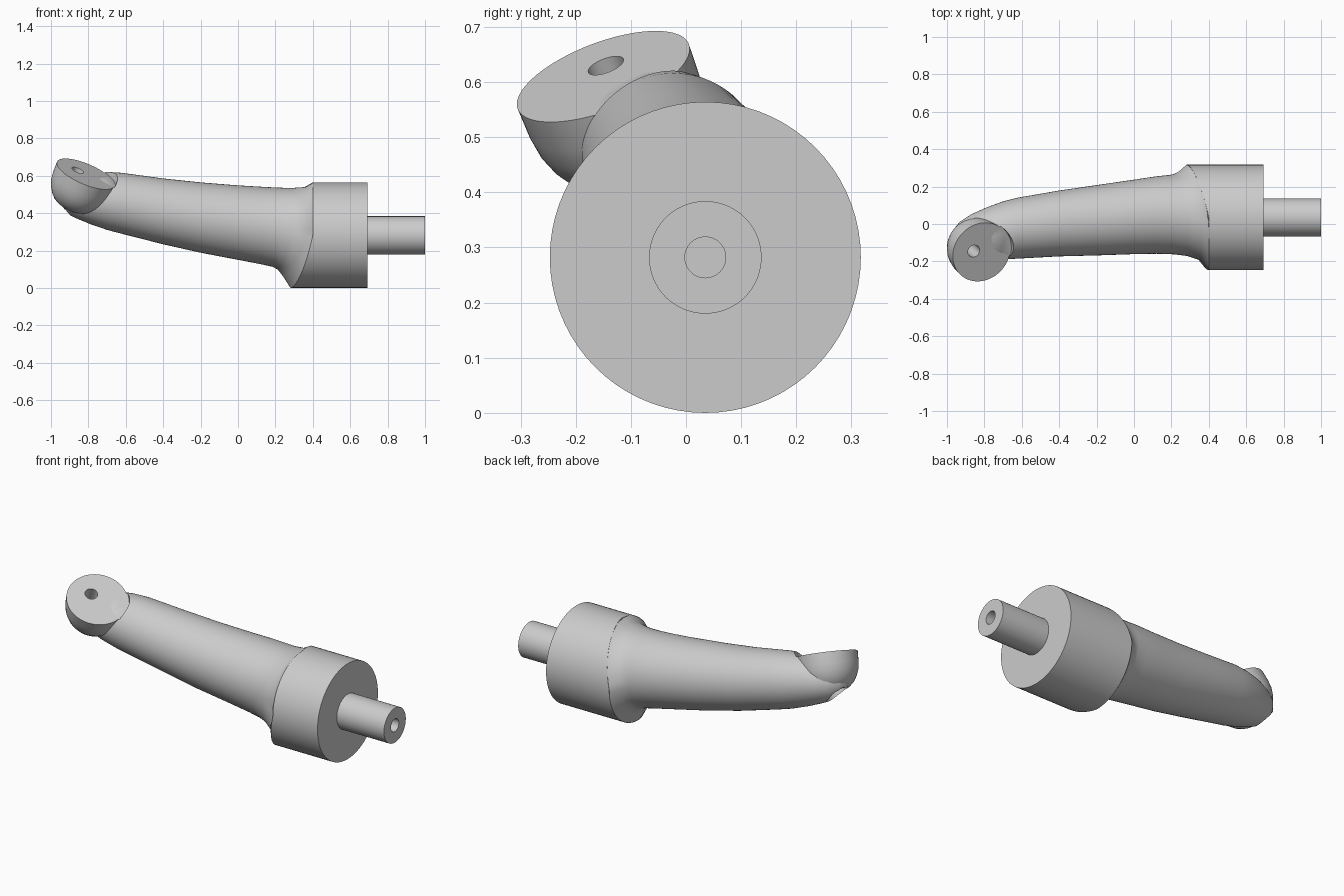
import bpy, bmesh, math
from mathutils import Vector

cube = bpy.data.objects.get("Cube")
if cube:
    bpy.data.objects.remove(cube)

SEG = 72
AXIS_Y, AXIS_Z, COLLAR_R = 0.035, 0.282, 0.282
FACE = Vector((-0.815, -0.15, 0.61))            # centre of the tilted end face
TILT = Vector((0.43, -0.38, 1)).normalized()    # direction the end face points
HOLE = Vector((-0.857, -0.145, 0.629))

metal = bpy.data.materials.new("light grey")
metal.use_nodes = True
GREY = (0.6, 0.6, 0.6, 1)
metal.diffuse_color = GREY
metal.node_tree.nodes["Principled BSDF"].inputs["Base Color"].default_value = GREY


def skin(name, rings):
    """Bridge equal point rings, wound around the travel direction, into a closed solid."""
    bm = bmesh.new()
    loops = [[bm.verts.new(p) for p in ring] for ring in rings]
    for a, b in zip(loops, loops[1:]):
        for i in range(SEG):
            j = (i + 1) % SEG
            bm.faces.new((a[i], a[j], b[j], b[i]))
    bm.faces.new(loops[0][::-1])
    bm.faces.new(loops[-1])
    bm.normal_update()
    mesh = bpy.data.meshes.new(name)
    bm.to_mesh(mesh)
    bm.free()
    obj = bpy.data.objects.new(name, mesh)
    bpy.context.collection.objects.link(obj)
    mesh.materials.append(metal)
    return obj


def x_ring(x, cy, cz, r, skew=0):
    """Ring across x; skew pushes the upper front half towards +x."""
    ring = []
    for i in range(SEG):
        a = math.tau * i / SEG
        c, s = math.cos(a), math.sin(a)
        lean = max(-1, min(1, s - c)) * 0.06 * skew
        ring.append((x + lean, cy + r * c, cz + r * s))
    return ring


def tilt_ring(origin, height, r):
    """Ring across the tilted axis."""
    u = TILT.cross(Vector((0, 1, 0))).normalized()
    v = TILT.cross(u)
    return [origin + TILT * height
            + r * (u * math.cos(math.tau * i / SEG) + v * math.sin(math.tau * i / SEG))
            for i in range(SEG)]


def tilt_solid(name, origin, profile):
    """Solid turned around the tilted axis, profile listed from bottom to top."""
    return skin(name, [tilt_ring(origin, h, r) for h, r in profile])


# Tapered arm with a rounded tip and a flare that ends inside the collar
arm_sections = [
    (-0.985, -0.09, 0.495, 0.015), (-0.97, -0.085, 0.494, 0.05),
    (-0.93, -0.075, 0.492, 0.088), (-0.87, -0.062, 0.489, 0.114),
    (-0.79, -0.05, 0.48, 0.138), (-0.7, -0.034, 0.466, 0.155),
    (-0.62, -0.022, 0.453, 0.163), (-0.4, 0.003, 0.41, 0.176),
    (-0.2, 0.02, 0.377, 0.188), (0, 0.038, 0.35, 0.199),
    (0.12, 0.048, 0.335, 0.207), (0.2, 0.05, 0.325, 0.212, 0.2),
    (0.25, 0.048, 0.316, 0.219, 0.6), (0.3, 0.043, 0.302, 0.238, 1),
    (0.34, AXIS_Y, AXIS_Z, COLLAR_R - 0.001, 1), (0.5, AXIS_Y, AXIS_Z, 0.1),
]
arm = skin("arm", [x_ring(*s) for s in arm_sections])

# Collar, shaft and its centre hole, turned around one axis
turned = [(0.34, COLLAR_R, 1), (0.692, COLLAR_R, 0), (0.692, 0.102, 0),
          (1, 0.102, 0), (1, 0.037, 0), (0.85, 0.037, 0)]
collar = skin("collar_and_shaft", [x_ring(x, AXIS_Y, AXIS_Z, r, k) for x, r, k in turned])

# Tilted end boss with a rounded underside
boss = tilt_solid("end_boss", FACE, [
    (-0.213, 0.02), (-0.208, 0.06), (-0.19, 0.098), (-0.165, 0.126),
    (-0.135, 0.145), (-0.1, 0.158), (-0.06, 0.164), (0, 0.166)])

# Cutters: flat seat, through hole and underside recess
seat = tilt_solid("seat_cutter", FACE, [(0, 0.172), (0.3, 0.172)])
hole = tilt_solid("hole_cutter", HOLE, [(-0.5, 0.06), (-0.19, 0.06), (-0.19, 0.034), (0.1, 0.034)])
for target, cutters in ((arm, (seat, hole)), (boss, (hole,))):
    for cutter in cutters:
        mod = target.modifiers.new("cut", 'BOOLEAN')
        mod.operation = 'DIFFERENCE'
        mod.solver = 'EXACT'
        mod.object = cutter
    bpy.ops.object.select_all(action='DESELECT')
    target.select_set(True)
    bpy.context.view_layer.objects.active = target
    bpy.ops.object.convert(target='MESH')
for cutter in (seat, hole):
    bpy.data.objects.remove(cutter)

# Smooth shading with sharp machined edges
bpy.ops.object.select_all(action='DESELECT')
for obj in (arm, collar, boss):
    obj.select_set(True)
bpy.context.view_layer.objects.active = arm
bpy.ops.object.shade_smooth_by_angle(angle=math.radians(35))
